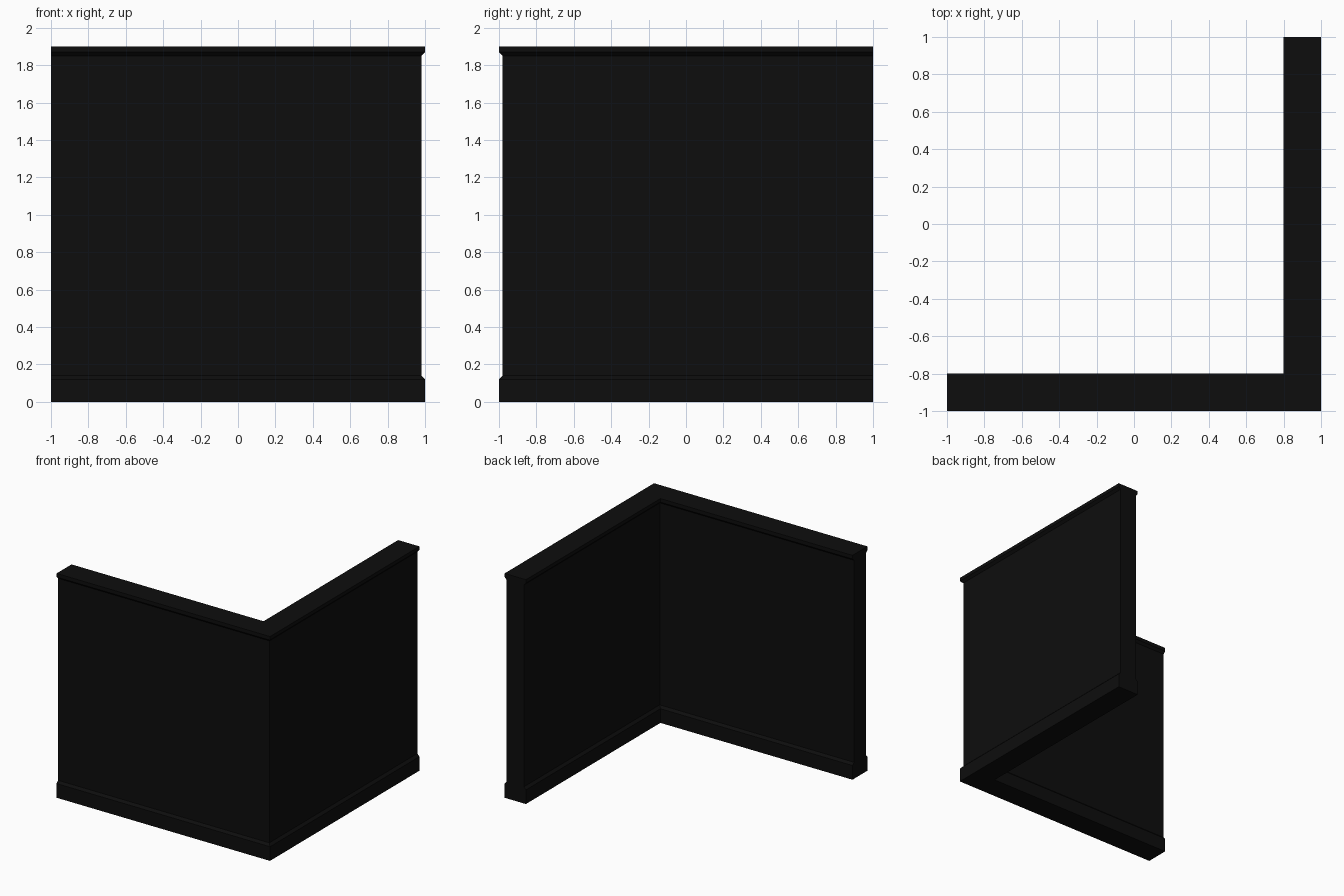
import bpy
import bmesh

if "Cube" in bpy.data.objects:
    bpy.data.objects.remove(bpy.data.objects["Cube"])

# Single near-black colour
black = bpy.data.materials.new("soft_black")
black.diffuse_color = (0.004, 0.004, 0.004, 1.0)
black.use_nodes = True
black.node_tree.nodes["Principled BSDF"].inputs["Base Color"].default_value = black.diffuse_color

THICK, INSET = 0.2, 0.02

# Wall cross-section (depth from the outer face, height): skirting, panel, cap rail
outer = [(0, 0), (0, 0.12), (INSET, 0.14), (INSET, 1.85), (0, 1.87), (0, 1.9)]
profile = outer + [(THICK - d, z) for d, z in reversed(outer)]

# Stations along the L: left end, mitred corner, back end
stations = [
    lambda d, z: (-1, -1 + d, z),
    lambda d, z: (1 - d, -1 + d, z),
    lambda d, z: (1 - d, 1, z),
]

# Corner wall swept as one closed body
bm = bmesh.new()
rings = [[bm.verts.new(place(d, z)) for d, z in profile] for place in stations]
n = len(profile)
for a, b in zip(rings, rings[1:]):
    for i in range(n):
        j = (i + 1) % n
        bm.faces.new((a[i], a[j], b[j], b[i]))
bm.faces.new(rings[0])
bm.faces.new(rings[-1])
bmesh.ops.recalc_face_normals(bm, faces=bm.faces)

mesh = bpy.data.meshes.new("corner_wall")
bm.to_mesh(mesh)
bm.free()
mesh.materials.append(black)
wall = bpy.data.objects.new("corner_wall", mesh)
bpy.context.collection.objects.link(wall)
